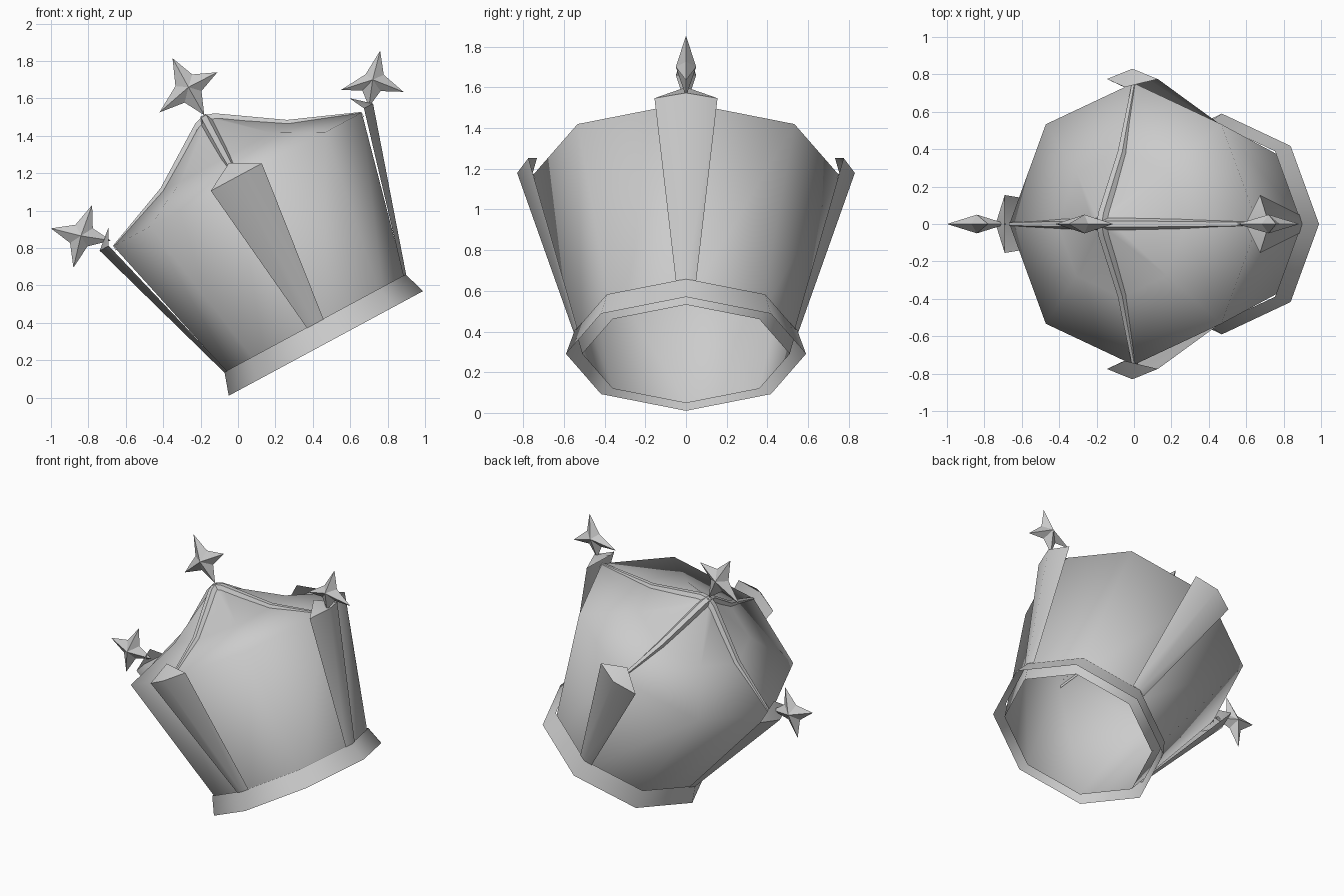
import bpy, bmesh, math
from mathutils import Matrix, Vector

if "Cube" in bpy.data.objects:
    bpy.data.objects.remove(bpy.data.objects["Cube"])

grey = bpy.data.materials.new("plain grey")
grey.use_nodes = True
grey.diffuse_color = (0.6, 0.6, 0.6, 1)
grey.node_tree.nodes["Principled BSDF"].inputs["Base Color"].default_value = (0.6, 0.6, 0.6, 1)

# The crown leans over: local z is its own axis, origin at the centre of its base
TILT = Matrix.Translation((0.47, 0, 0.29)) @ Matrix.Rotation(math.radians(-28.3), 4, 'Y')


def finish(bm, name, matrix, smooth=None):
    bmesh.ops.recalc_face_normals(bm, faces=bm.faces)
    mesh = bpy.data.meshes.new(name)
    bm.to_mesh(mesh)
    bm.free()
    mesh.materials.append(grey)
    mesh.transform(matrix)
    ob = bpy.data.objects.new(name, mesh)
    bpy.context.collection.objects.link(ob)
    if smooth:
        bpy.ops.object.select_all(action='DESELECT')
        ob.select_set(True)
        bpy.context.view_layer.objects.active = ob
        bpy.ops.object.shade_smooth_by_angle(angle=math.radians(smooth))
    return ob


def lathe(name, profile, smooth, sides=8):
    """Octagonal shell from (radius, height) pairs; radius 0 closes it with a point."""
    bm = bmesh.new()
    rings = []
    for r, h in profile:
        if r == 0:
            rings.append([bm.verts.new((0, 0, h))] * sides)
        else:
            rings.append([bm.verts.new((r * math.cos(k * math.tau / sides),
                                        r * math.sin(k * math.tau / sides), h))
                          for k in range(sides)])
    for a, b in zip(rings, rings[1:]):
        for k in range(sides):
            n = (k + 1) % sides
            corners = [a[k], a[n], b[n], b[k]]
            bm.faces.new(list(dict.fromkeys(corners)))
    return finish(bm, name, TILT, smooth)


# Flaring wall with a sagging, pointed cloth top
lathe("crown_body", [(0.51, 0), (0.754, 0.996), (0.39, 1.13), (0.06, 1.34), (0, 1.36)], 120)
# Loose band round the base
lathe("base_band", [(0.59, 0), (0.55, 0.123)], 60)


def strap(name, turn):
    """Folded, widening strip with a peaked cap at the top."""
    bm = bmesh.new()
    low = [bm.verts.new(p) for p in ((0.535, -0.05, 0.12), (0.552, 0, 0.12), (0.535, 0.05, 0.12))]
    top = [bm.verts.new(p) for p in ((0.775, -0.155, 1.01), (0.83, 0, 1.01), (0.775, 0.155, 1.01))]
    apex = bm.verts.new((0.732, 0, 1.095))
    for i in range(2):
        bm.faces.new((low[i], low[i + 1], top[i + 1], top[i]))
        bm.faces.new((top[i], top[i + 1], apex))
    finish(bm, name, TILT @ turn, 45)


def rib(name, turn):
    """Raised seam running up the cloth top."""
    bm = bmesh.new()
    rows = []
    for r, h, w in ((0.754, 1.0, 0.015), (0.385, 1.15, 0.028), (0.06, 1.365, 0.032), (0, 1.385, 0.032)):
        rows.append([bm.verts.new((r, y, z)) for y, z in
                     ((-w, h - 0.03), (-w * 0.5, h), (w * 0.5, h), (w, h - 0.03))])
    for a, b in zip(rows, rows[1:]):
        for i in range(3):
            bm.faces.new((a[i], a[i + 1], b[i + 1], b[i]))
    finish(bm, name, TILT @ turn, 30)


for k, side in enumerate(("left", "back", "right", "front")):
    turn = Matrix.Rotation(k * math.pi / 2, 4, 'Z')
    strap(side + "_strap", turn)
    rib(side + "_rib", turn)


def star(name, centre, tips):
    """Four-pointed star in the xz plane, thickest at the middle."""
    bm = bmesh.new()
    c = Vector((centre[0], 0, centre[1]))
    pts = [Vector((x, 0, z)) for x, z in tips]
    rim = []
    for i, p in enumerate(pts):
        rim.append(bm.verts.new(p))
        rim.append(bm.verts.new(c + ((p + pts[(i + 1) % 4]) / 2 - c) * 0.58))
    for y in (-0.05, 0.05):
        hub = bm.verts.new(c + Vector((0, y, 0)))
        for i in range(8):
            bm.faces.new((rim[i], rim[(i + 1) % 8], hub))
    finish(bm, name, Matrix.Identity(4))


star("left_star", (0.72, 1.70), ((0.76, 1.855), (0.885, 1.635), (0.70, 1.555), (0.55, 1.645)))
star("top_star", (-0.265, 1.66), ((-0.35, 1.815), (-0.11, 1.74), (-0.18, 1.51), (-0.42, 1.525)))
star("right_star", (-0.84, 0.865), ((-0.78, 1.03), (-0.68, 0.84), (-0.88, 0.695), (-1.0, 0.905)))
